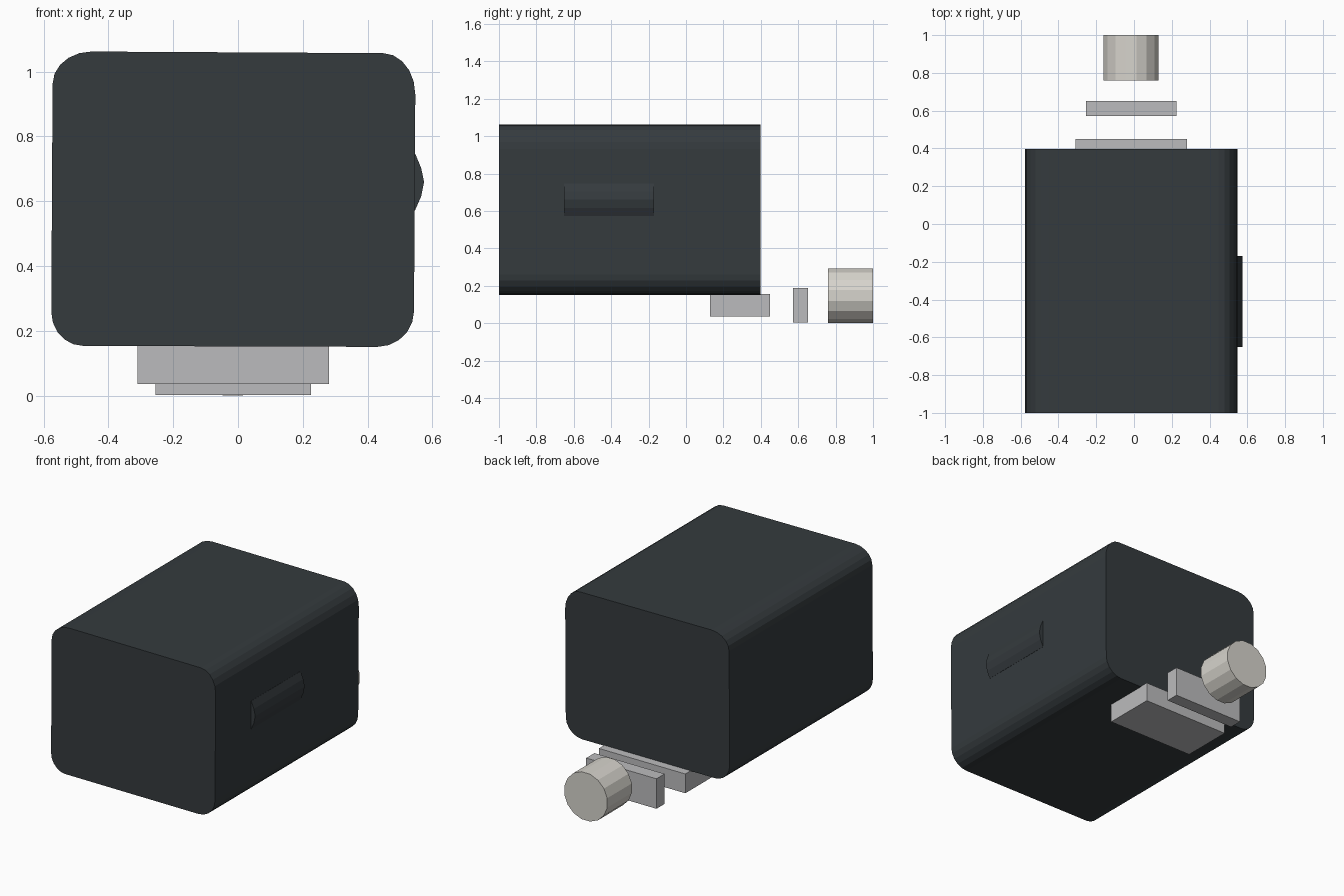
import bpy, bmesh
from math import sin, cos, pi

if "Cube" in bpy.data.objects:
    bpy.data.objects.remove(bpy.data.objects["Cube"])


def material(name, color):
    m = bpy.data.materials.new(name)
    m.diffuse_color = color
    m.use_nodes = True
    m.node_tree.nodes["Principled BSDF"].inputs["Base Color"].default_value = m.diffuse_color
    return m


dark = material("dark_shell", (0.035, 0.043, 0.048, 1))
metal = material("warm_metal", (0.68, 0.66, 0.61, 1))
clear = material("clear_grey", (0.5, 0.5, 0.51, 0.75))


def prism(name, profile, y0, y1, mat):
    """Extrude an x-z outline along y."""
    bm = bmesh.new()
    face = bm.faces.new([bm.verts.new((x, y0, z)) for x, z in profile])
    ext = bmesh.ops.extrude_face_region(bm, geom=[face])
    new = [v for v in ext["geom"] if isinstance(v, bmesh.types.BMVert)]
    bmesh.ops.translate(bm, verts=new, vec=(0, y1 - y0, 0))
    bmesh.ops.recalc_face_normals(bm, faces=bm.faces)
    me = bpy.data.meshes.new(name)
    bm.to_mesh(me)
    bm.free()
    me.materials.append(mat)
    ob = bpy.data.objects.new(name, me)
    bpy.context.collection.objects.link(ob)
    return ob


def box(name, x0, x1, y0, y1, z0, z1, mat):
    return prism(name, [(x0, z0), (x1, z0), (x1, z1), (x0, z1)], y0, y1, mat)


# Main housing: slightly skewed rounded rectangle (corner x, z, radius x, radius z)
corners = [(0.547, 1.057, 0.10, 0.127), (-0.572, 1.062, 0.12, 0.10),
           (-0.576, 0.154, 0.098, 0.105), (0.543, 0.151, 0.113, 0.11)]
outline = []
for i, (x, z, rx, rz) in enumerate(corners):
    sx = 1 if x > 0 else -1
    sz = 1 if z > 0.6 else -1
    for k in range(6):
        a = i * pi / 2 + k / 5 * pi / 2
        outline.append((x - sx * rx + rx * cos(a), z - sz * rz + rz * sin(a)))
prism("housing", outline, -1.0, 0.397, dark)

# Rounded grip ridge on the right side
ridge = [(0.53, 0.572), (0.546, 0.572), (0.565, 0.615), (0.574, 0.66),
         (0.565, 0.703), (0.547, 0.746), (0.53, 0.746)]
prism("side_ridge", ridge, -0.652, -0.17, dark)

# Plates under and behind the housing
box("mount_plate", -0.31, 0.28, 0.128, 0.449, 0.036, 0.155, clear)
box("rear_plate", -0.255, 0.225, 0.572, 0.652, 0.003, 0.188, clear)

# Round rear knob
r = 0.149
ring = [(-0.016 + r * cos((k + 0.5) * pi / 8), 0.147 + r * sin((k + 0.5) * pi / 8))
        for k in range(16)]
prism("rear_knob", ring, 0.76, 1.0, metal)
